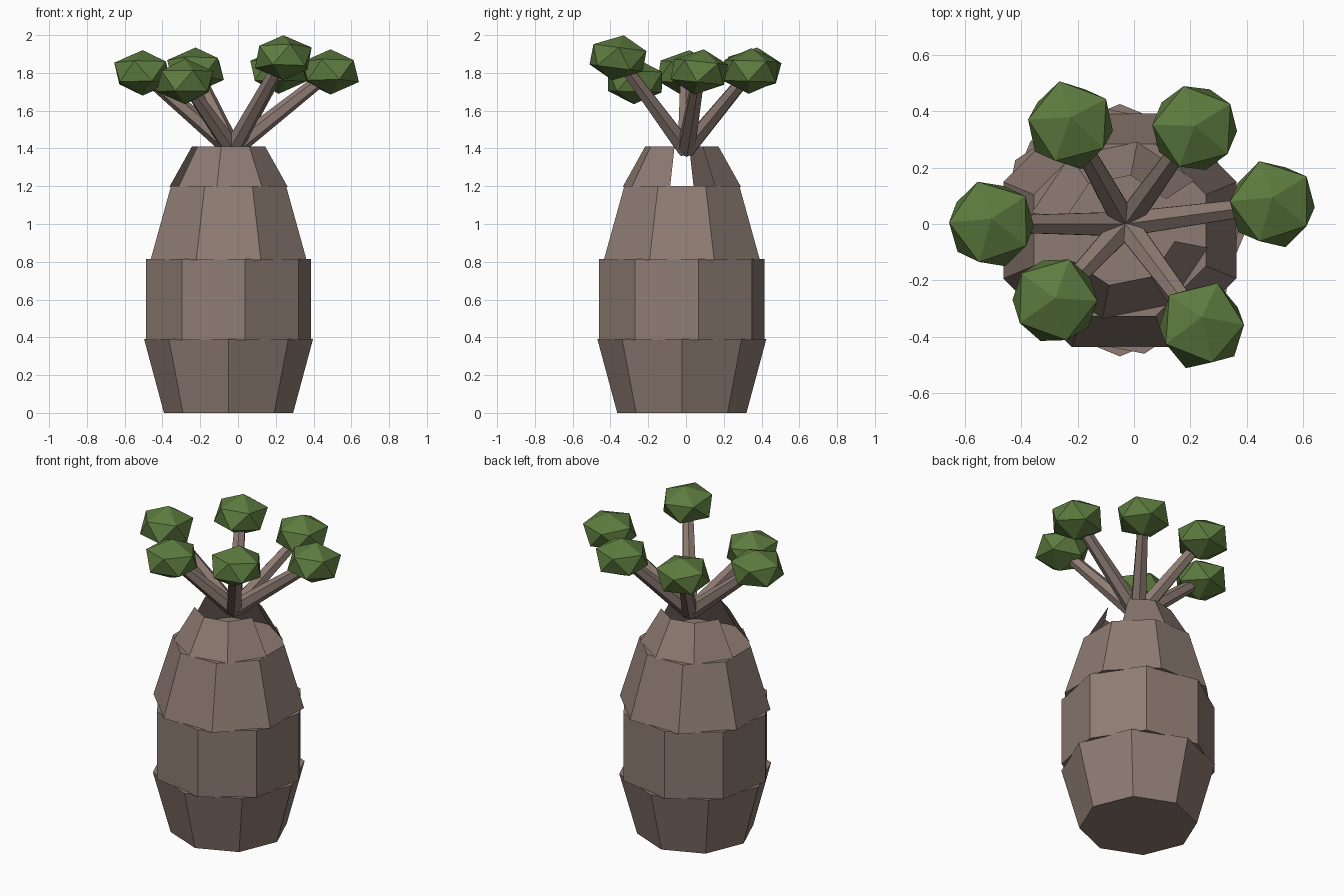
import bpy, bmesh, random
from math import sin, cos, radians, pi
from mathutils import Vector, Matrix

random.seed(4)
cube = bpy.data.objects.get("Cube")
if cube:
    bpy.data.objects.remove(cube, do_unlink=True)


def material(name, rgb):
    m = bpy.data.materials.new(name)
    m.use_nodes = True
    m.diffuse_color = (*rgb, 1)
    m.node_tree.nodes["Principled BSDF"].inputs["Base Color"].default_value = (*rgb, 1)
    return m


BARK = material("bark_brown", (0.27, 0.20, 0.17))
LEAF = material("leaf_green", (0.11, 0.20, 0.05))


def finish(bm, name, mat):
    mesh = bpy.data.meshes.new(name)
    bm.to_mesh(mesh)
    bm.free()
    mesh.materials.append(mat)
    ob = bpy.data.objects.new(name, mesh)
    bpy.context.collection.objects.link(ob)
    return ob


SIDES = 8
TRUNK_CENTRE = Vector((-0.05, -0.022, 0))


def trunk_segment(name, z0, z1, r0, r1, turn, caps=True, gaps=()):
    """Eight-sided tapered ring; gaps lists the side panels left open."""
    bm = bmesh.new()
    rings = []
    for z, r in ((z0, r0), (z1, r1)):
        angles = [turn + 2 * pi * i / SIDES for i in range(SIDES)]
        rings.append([bm.verts.new(TRUNK_CENTRE + Vector((r * cos(a), r * sin(a), z)))
                      for a in angles])
    low, high = rings
    for i in range(SIDES):
        j = (i + 1) % SIDES
        if i not in gaps:
            bm.faces.new((low[i], low[j], high[j], high[i]))
    if caps:
        bm.faces.new(low[::-1])
        bm.faces.new(high)
    finish(bm, name, BARK)


# Trunk: stacked segments, each turned a little further than the one below
step = radians(11.25)
trunk_segment("trunk_base", 0, 0.39, 0.342, 0.447, 0)
trunk_segment("trunk_belly", 0.385, 0.815, 0.446, 0.446, step)
trunk_segment("trunk_shoulder", 0.81, 1.20, 0.447, 0.33, 2 * step)
trunk_segment("trunk_neck", 1.195, 1.41, 0.32, 0.198, -step, caps=False, gaps=(0, 4))


# Branches fan out from the neck, each carrying a faceted leaf clump
def branch(name, start, end):
    direction = end - start
    bm = bmesh.new()
    bmesh.ops.create_cone(bm, cap_ends=True, segments=6, radius1=0.05,
                          radius2=0.033, depth=direction.length)
    turn = direction.to_track_quat('Z', 'Y').to_matrix().to_4x4()
    bm.transform(Matrix.Translation((start + end) / 2) @ turn)
    finish(bm, name, BARK)


def leaf_clump(name, centre, angle):
    bm = bmesh.new()
    bmesh.ops.create_icosphere(bm, subdivisions=1, radius=0.168)
    tilt = Matrix.Rotation(radians(random.uniform(-12, 12)), 4, 'X')
    squash = Matrix.Diagonal((1, 1, 0.72, 1))
    bm.transform(Matrix.Translation(centre) @ squash @ tilt
                 @ Matrix.Rotation(radians(angle), 4, 'Z'))
    finish(bm, name, LEAF)


ROOT = Vector((-0.03, 0, 1.395))
CLUMPS = {
    "right": ((-0.505, 0.0, 1.80), 109),
    "back_right": ((-0.225, 0.35, 1.815), 105),
    "back_left": ((0.215, 0.34, 1.81), 105),
    "left": ((0.49, 0.07, 1.805), 108),
    "front_left": ((0.24, -0.36, 1.88), 68),
    "front_right": ((-0.28, -0.27, 1.755), 70),
}
for side, (pos, angle) in CLUMPS.items():
    centre = Vector(pos)
    branch(side + "_branch", ROOT, centre)
    leaf_clump(side + "_leaves", centre, angle)
